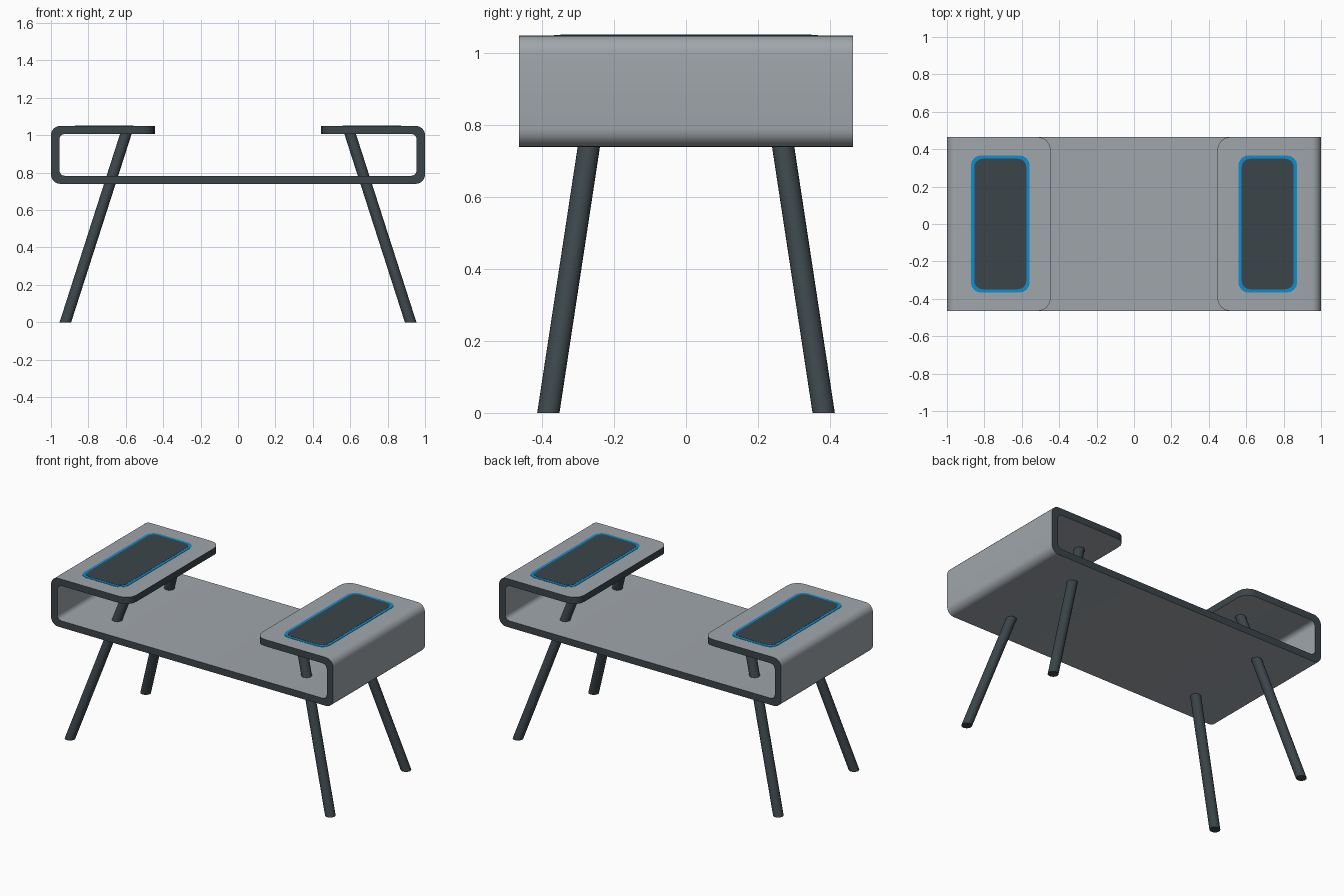
import bpy, bmesh, math
from mathutils import Vector

if "Cube" in bpy.data.objects:
    bpy.data.objects.remove(bpy.data.objects["Cube"])


def material(name, rgb):
    m = bpy.data.materials.new(name)
    m.diffuse_color = (*rgb, 1)
    m.use_nodes = True
    m.node_tree.nodes["Principled BSDF"].inputs["Base Color"].default_value = m.diffuse_color
    return m


GREY = material("light grey", (0.35, 0.38, 0.41))
DARK = material("dark slate", (0.044, 0.060, 0.068))
BLUE = material("bright blue", (0.004, 0.27, 0.62))


def rounded(points, steps):
    """Closed outline of (u, v, radius) with square corners filleted."""
    out = []
    for i, (u, v, r) in enumerate(points):
        p = Vector((u, v))
        if r == 0:
            out.append(p)
            continue
        a = (Vector(points[i - 1][:2]) - p).normalized()
        b = (Vector(points[(i + 1) % len(points)][:2]) - p).normalized()
        c = p + (a + b) * r
        for k in range(steps + 1):
            t = math.pi / 2 * k / steps
            out.append(c - b * r * math.cos(t) - a * r * math.sin(t))
    return out


def prism(bm, bottom, top):
    """Solid between two matching outlines of 3D points."""
    lo = [bm.verts.new(p) for p in bottom]
    hi = [bm.verts.new(p) for p in top]
    n = len(lo)
    bm.faces.new(lo[::-1])
    bm.faces.new(hi)
    for i in range(n):
        j = (i + 1) % n
        bm.faces.new((lo[i], lo[j], hi[j], hi[i]))
    bmesh.ops.recalc_face_normals(bm, faces=bm.faces[:])


def finish(bm, name, mats):
    me = bpy.data.meshes.new(name)
    bm.to_mesh(me)
    bm.free()
    ob = bpy.data.objects.new(name, me)
    bpy.context.collection.objects.link(ob)
    for m in mats:
        me.materials.append(m)
    bpy.ops.object.select_all(action='DESELECT')
    bpy.context.view_layer.objects.active = ob
    ob.select_set(True)
    bpy.ops.object.shade_smooth_by_angle(angle=math.radians(30))
    return ob


# Bent shell: wide bench with the ends folded over into side tables
Y, TIP = 0.465, 0.445
Z0, Z1, T = 0.74, 1.05, 0.043
half = [(TIP, Z1 - T, 0), (0.955, Z1 - T, 0.03), (0.955, Z0 + T, 0.03)]
outer = [(1, Z0, 0.05), (1, Z1, 0.05), (TIP, Z1, 0)]
mirror = lambda pts: [(-x, z, r) for x, z, r in reversed(pts)]
profile = rounded(half + mirror(half) + mirror(outer) + outer, 6)
bm = bmesh.new()
prism(bm, [(p.x, -Y, p.y) for p in profile], [(p.x, Y, p.y) for p in profile])
# round the free corners of the table tops
corners = [e for e in bm.edges
           if all(abs(abs(v.co.x) - TIP) < 1e-4 for v in e.verts)
           and abs(e.verts[0].co.y - e.verts[1].co.y) < 1e-4]
bmesh.ops.bevel(bm, geom=corners, offset=0.07, segments=4, profile=0.5, affect='EDGES')
bm.normal_update()
# cut edges are dark, sheet surfaces are light
for f in bm.faces:
    tip_edge = abs(f.normal.z) < 0.1 and abs(f.calc_center_median().x) < 0.53
    f.material_index = 1 if abs(f.normal.y) > 0.1 or tip_edge else 0
finish(bm, "bent_shell", [GREY, DARK])

# Inset panels with blue borders on both table tops
for side, s in (("left", -1), ("right", 1)):
    for part, mat, m, h in (("border", BLUE, 0, 0.002), ("panel", DARK, 0.018, 0.003)):
        w, d, r = 0.157 - m, 0.367 - m, 0.055 - m * 0.6
        shape = rounded([(-w, -d, r), (w, -d, r), (w, d, r), (-w, d, r)], 4)
        bm = bmesh.new()
        prism(bm, [(s * 0.715 + p.x, p.y, Z1 - 0.002) for p in shape],
              [(s * 0.715 + p.x, p.y, Z1 + h) for p in shape])
        finish(bm, f"{side}_top_{part}", [mat])

# Splayed legs passing through the bench up to the table tops
ring = [(0.031 * math.cos(a), 0.031 * math.sin(a))
        for a in (2 * math.pi * k / 24 for k in range(24))]
for side, sx in (("left", -1), ("right", 1)):
    for end, sy in (("front", -1), ("back", 1)):
        bm = bmesh.new()
        prism(bm, [(sx * 0.923 + x, sy * 0.383 + y, 0) for x, y in ring],
              [(sx * 0.598 + x, sy * 0.229 + y, Z1 - T + 0.005) for x, y in ring])
        finish(bm, f"{end}_{side}_leg", [DARK])
